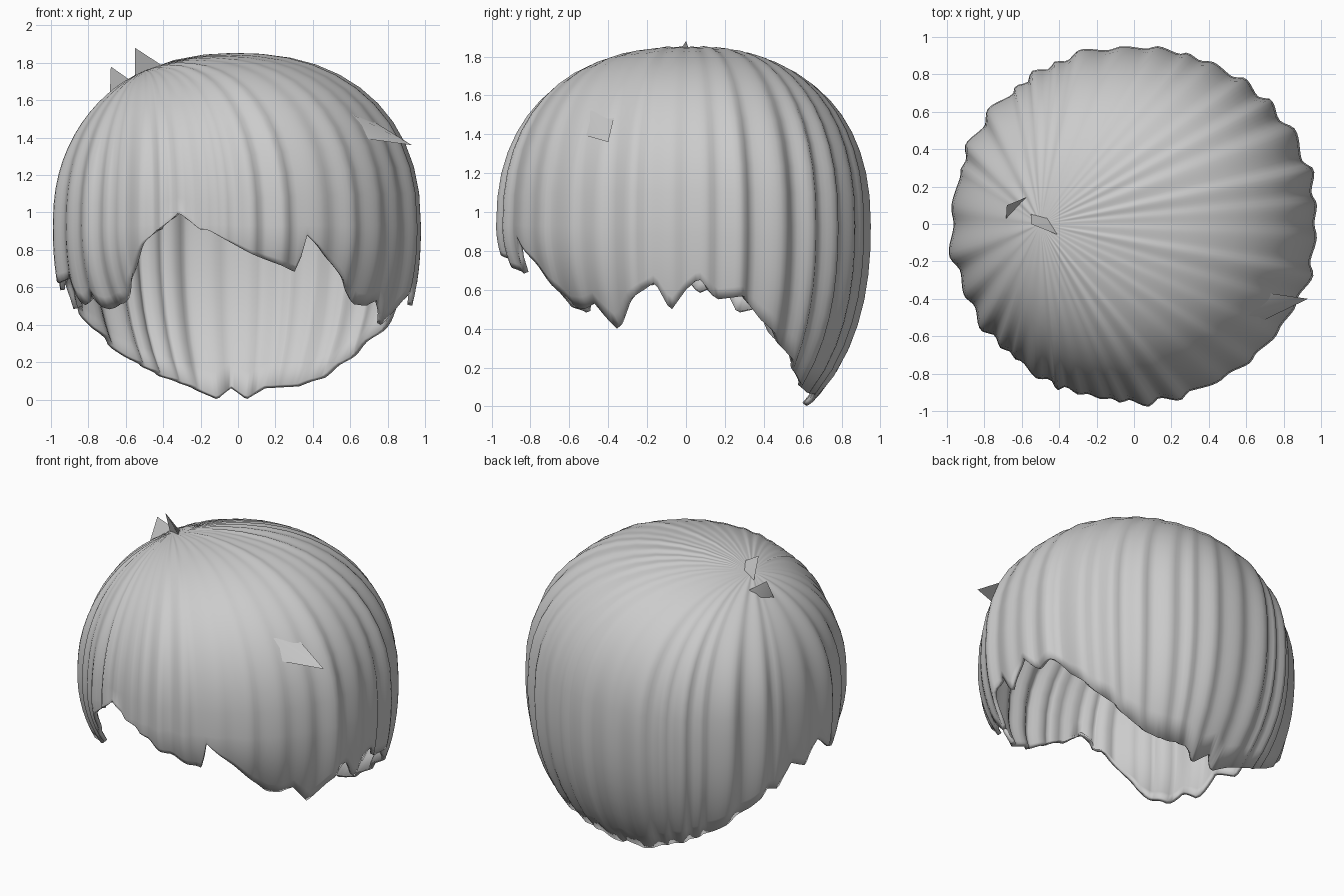
import bpy, bmesh, math, random
from mathutils import Vector

if "Cube" in bpy.data.objects:
    bpy.data.objects.remove(bpy.data.objects["Cube"])

random.seed(11)
MID = 0.93                      # height of the widest ring
CROWN = Vector((-0.50, 0, 0))   # where the strands meet, seen from above
AX, AY, UP, DOWN = 0.975, 0.95, 0.92, 1.15
N = 2.3
COLS, TOP_ROWS, LOW_ROWS = 240, 14, 7

# Hem height around the head: (azimuth in degrees, z); 0 = right, 90 = back, 270 = front
HEM = [(0, .60), (4, .66), (10, .55), (19, .57), (25, .45), (40, .26), (52, .12), (63, .07),
       (78, .06), (86, .00), (93, .06), (100, .00), (112, .07), (124, .13), (136, .22),
       (150, .38), (157, .50), (163, .48), (168, .64), (176, .58), (183, .72), (190, .62),
       (198, .66), (205, .50), (211, .56), (217, .48), (226, .52), (238, .82), (251, 1.03),
       (257, .94), (274, .78), (290, .68), (292.5, .88), (303, .72), (316, .51), (322, .50),
       (327, .53), (335, .39), (341, .54), (350, .64), (355, .49), (360, .60)]


def hem_z(a):
    for (a0, z0), (a1, z1) in zip(HEM, HEM[1:]):
        if a0 <= a <= a1:
            return z0 + (z1 - z0) * (a - a0) / (a1 - a0)


def dome(v):
    """Rounded-square profile: 0..1 in, 1..0 out."""
    return max(0.0, 1 - abs(v) ** N) ** (1 / N)


# Overlapping locks: soft saw-tooth ridges of random width around the head
locks = [0.0]
while locks[-1] < 350:
    locks.append(locks[-1] + random.uniform(5, 16))
locks[-1] = 360.0
heights = [random.uniform(0.3, 1.2) for _ in locks]


def ridge(a):
    for i in range(len(locks) - 1):
        if locks[i] <= a < locks[i + 1]:
            u = (a - locks[i]) / (locks[i + 1] - locks[i])
            u = u / 0.65 if u < 0.65 else (1 - u) / 0.35
            return heights[i] * u * u * (3 - 2 * u) - 0.3
    return -0.3


def strand(a):
    """Points from the crown outwards over the head and down to the hem."""
    ca, sa = math.cos(math.radians(a)), math.sin(math.radians(a))
    rim = Vector((AX * ca, AY * sa, 0))
    hem, rg = hem_z(a), ridge(a)
    s_max = dome((hem - MID) / UP) if hem > MID else 1
    pts = []
    for r in range(1, TOP_ROWS + 1):
        s = s_max * math.sin(math.pi / 2 * r / TOP_ROWS)
        p = CROWN.lerp(rim, s)
        z = UP * dome(min(1, math.hypot(p.x / AX, p.y / AY)))
        k = 1 + 0.036 * rg * s ** 3
        pts.append(Vector((p.x * k, p.y * k, MID + z * (1 + 0.03 * rg * s * (1 - s)))))
    last = pts[-1].z
    low = min(hem, last - 0.02)
    for r in range(1, LOW_ROWS + 1):
        z = last + (low - last) * r / LOW_ROWS
        # the fringe curls slightly towards the face
        curl = 0.9 * max(0, -sa) ** 2 * max(0, MID - z) ** 2
        k = (dome(min(0, z - MID) / DOWN) - curl) * (1 + 0.036 * rg)
        pts.append(Vector((rim.x * k, rim.y * k, z)))
    return pts


def make_object(name, bm, angle):
    bmesh.ops.recalc_face_normals(bm, faces=bm.faces)
    me = bpy.data.meshes.new(name)
    bm.to_mesh(me)
    bm.free()
    ob = bpy.data.objects.new(name, me)
    bpy.context.collection.objects.link(ob)
    bpy.ops.object.select_all(action='DESELECT')
    ob.select_set(True)
    bpy.context.view_layer.objects.active = ob
    bpy.ops.object.shade_smooth_by_angle(angle=math.radians(angle))
    return ob


# Main hair shell
bm = bmesh.new()
pole = bm.verts.new((CROWN.x, 0, MID + UP * dome(CROWN.x / AX)))
columns = [[bm.verts.new(p) for p in strand(360 * c / COLS)] for c in range(COLS)]
for c in range(COLS):
    p, q = columns[c], columns[(c + 1) % COLS]
    bm.faces.new((pole, p[0], q[0]))
    for r in range(len(p) - 1):
        bm.faces.new((p[r], p[r + 1], q[r + 1], q[r]))
hair = make_object("hair_shell", bm, 75)
if hair.data.polygons[0].normal.z < 0:
    hair.data.flip_normals()
thick = hair.modifiers.new("thickness", 'SOLIDIFY')
thick.thickness = 0.025
thick.offset = -1


# Loose spikes: flat pointed locks standing off the shell
def spike(name, root, tip, side, width):
    root, tip, side = Vector(root), Vector(tip), Vector(side).normalized()
    out = (tip - root).cross(side).normalized()
    bm = bmesh.new()
    base = [bm.verts.new(root + side * width), bm.verts.new(root - side * width),
            bm.verts.new(root + out * width * 0.4)]
    point = bm.verts.new(tip)
    bm.faces.new(base)
    for i in range(3):
        bm.faces.new((base[i], base[(i + 1) % 3], point))
    make_object(name, bm, 60)


spike("crown_tuft_upper", (-0.45, 0.0, 1.70), (-0.55, 0.0, 1.88), (0.75, -0.6, 0.35), 0.14)
spike("crown_tuft_lower", (-0.60, 0.08, 1.62), (-0.68, 0.10, 1.78), (0.6, 0.6, 0.3), 0.13)
spike("side_flick", (0.55, -0.47, 1.50), (0.93, -0.40, 1.36), (0.14, 1, 0.69), 0.15)
